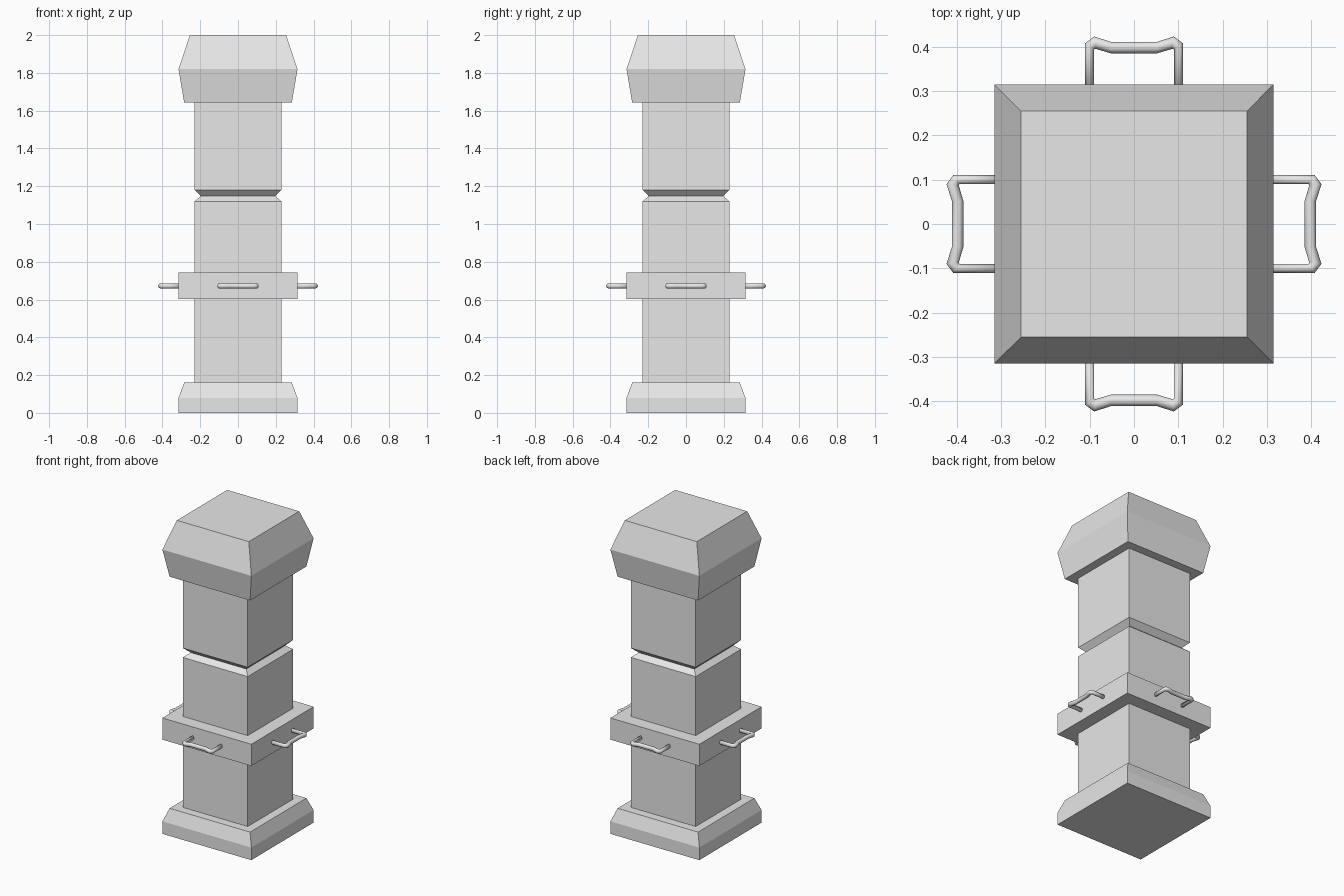
import bpy, bmesh
from math import cos, sin, pi
from mathutils import Matrix

cube = bpy.data.objects.get("Cube")
if cube:
    bpy.data.objects.remove(cube)

stone = bpy.data.materials.new("stone_grey")
stone.use_nodes = True
grey = (0.8, 0.8, 0.8, 1)
stone.diffuse_color = grey
stone.node_tree.nodes["Principled BSDF"].inputs["Base Color"].default_value = grey


def loft(name, rings, smooth=False):
    """Skin a series of equal-sized point rings and cap both ends."""
    bm = bmesh.new()
    loops = [[bm.verts.new(p) for p in ring] for ring in rings]
    n = len(loops[0])
    for a, b in zip(loops, loops[1:]):
        for i in range(n):
            j = (i + 1) % n
            bm.faces.new((a[i], a[j], b[j], b[i]))
    bm.faces.new(loops[0][::-1])
    bm.faces.new(loops[-1])
    bmesh.ops.recalc_face_normals(bm, faces=bm.faces)
    for f in bm.faces:
        f.smooth = smooth
    mesh = bpy.data.meshes.new(name)
    bm.to_mesh(mesh)
    bm.free()
    mesh.materials.append(stone)
    obj = bpy.data.objects.new(name, mesh)
    bpy.context.collection.objects.link(obj)
    return obj


def square_part(name, profile):
    """Square tower section from (half width, height) pairs."""
    return loft(name, [[(-w, -w, z), (w, -w, z), (w, w, z), (-w, w, z)]
                       for w, z in profile])


# Pillar sections
square_part("base", [(0.315, 0), (0.315, 0.08), (0.285, 0.16)])
square_part("shaft", [(0.23, 0.15), (0.23, 1.12), (0.197, 1.147),
                      (0.23, 1.18), (0.23, 1.66)])
square_part("band", [(0.315, 0.603), (0.315, 0.742)])
square_part("cap", [(0.285, 1.643), (0.315, 1.82), (0.255, 2.0)])

# Handle: outer and inner edge of each cross-section, mirrored to the other half
half = [((0.11, 0.30), (0.09, 0.30)),
        ((0.11, 0.408), (0.09, 0.394)),
        ((0.09, 0.423), (0.086, 0.395)),
        ((0.052, 0.411), (0.052, 0.385))]
spans = half + [((-a[0], a[1]), (-b[0], b[1])) for a, b in reversed(half)]
SIDES, THICK, LEVEL = 12, 0.0135, 0.672


def handle_ring(outer, inner):
    ring = []
    for k in range(SIDES):
        t = 2 * pi * k / SIDES
        s = (1 + cos(t)) / 2
        x = inner[0] + (outer[0] - inner[0]) * s
        y = inner[1] + (outer[1] - inner[1]) * s
        ring.append((x, -y, LEVEL + THICK * sin(t)))
    return ring


for i, side in enumerate(("front", "left", "back", "right")):
    handle = loft(side + "_handle", [handle_ring(*s) for s in spans], smooth=True)
    handle.data.transform(Matrix.Rotation(i * pi / 2, 4, "Z"))
